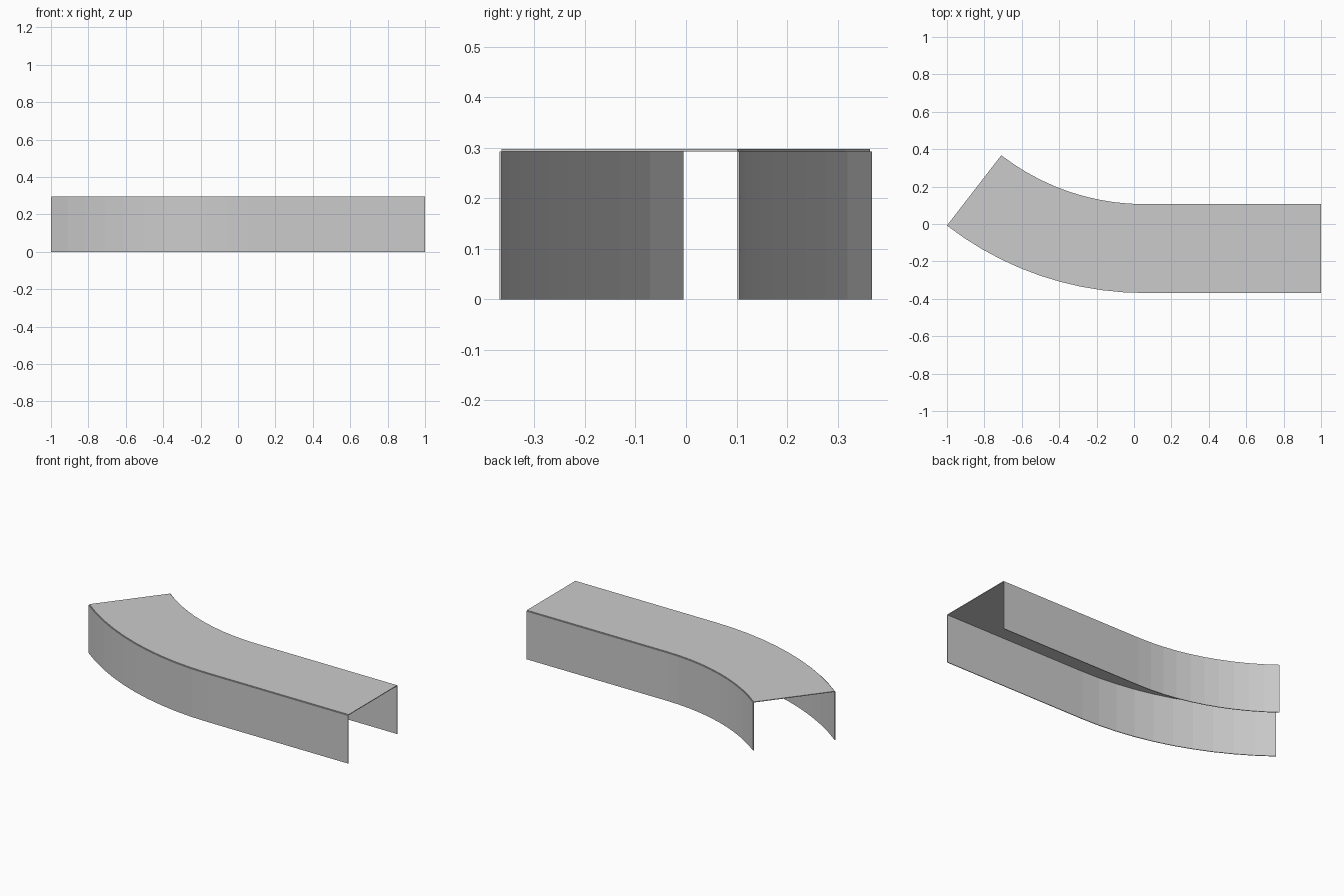
import bpy, bmesh
from math import sin, cos, radians

if "Cube" in bpy.data.objects:
    bpy.data.objects.remove(bpy.data.objects["Cube"])

T = 0.0042                     # panel thickness
H = 0.2927                     # height of the side panels
BEND = radians(37.7)           # sweep of the curved half
SEGS = 10
R_BACK, R_FRONT = 1.256, 1.7226
X0 = (R_FRONT + T) * sin(BEND) - 1    # where the bend begins
YC = 0.102 + R_BACK            # centre of the bend


def path(r):
    """Straight run followed by the arc, at distance r from the bend centre."""
    arc = [(X0 - r * sin(BEND * i / SEGS), YC - r * cos(BEND * i / SEGS))
           for i in range(SEGS + 1)]
    return [(1.0, YC - r)] + arc


def panel(name, r_in, r_out, z0, z1):
    """Closed strip swept between two radii and two heights."""
    bm = bmesh.new()
    rings = [[bm.verts.new((*p, z)) for p, z in ((a, z0), (b, z0), (b, z1), (a, z1))]
             for a, b in zip(path(r_in), path(r_out))]
    for p, q in zip(rings, rings[1:]):
        for k in range(4):
            n = (k + 1) % 4
            bm.faces.new((p[k], p[n], q[n], q[k]))
    bm.faces.new(rings[0])
    bm.faces.new(rings[-1])
    bmesh.ops.recalc_face_normals(bm, faces=bm.faces)
    mesh = bpy.data.meshes.new(name)
    bm.to_mesh(mesh)
    bm.free()
    bpy.context.collection.objects.link(bpy.data.objects.new(name, mesh))


# Counter top and the two side panels just outside its edges
panel("counter_top", R_BACK, R_FRONT, H, H + T)
panel("front_panel", R_FRONT, R_FRONT + T, 0, H)
panel("back_panel", R_BACK - T, R_BACK, 0, H)
